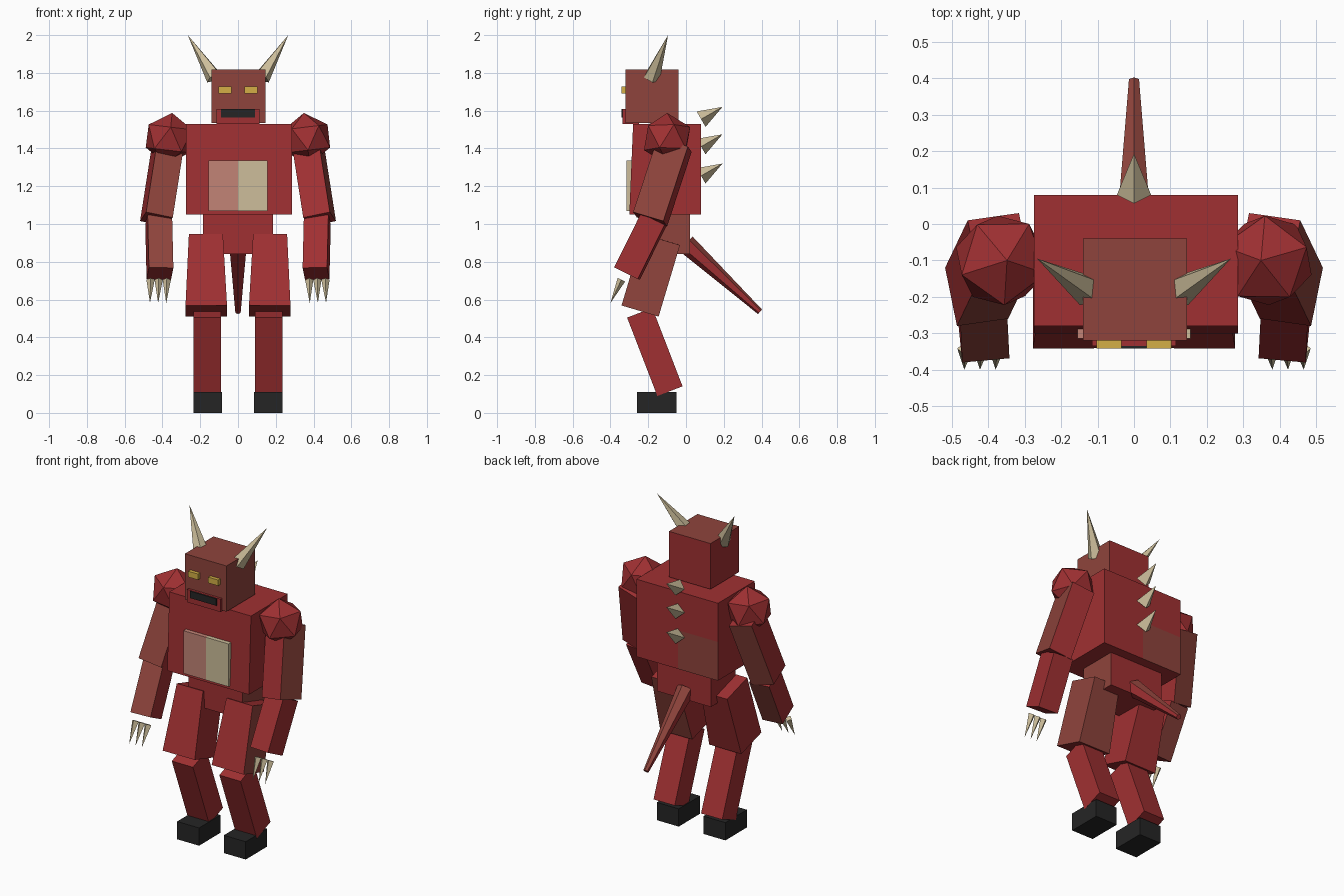
import bpy, bmesh, math
from mathutils import Vector, Matrix

if "Cube" in bpy.data.objects:
    bpy.data.objects.remove(bpy.data.objects["Cube"])


def mat(name, r, g, b):
    def lin(c):
        c /= 255
        return c / 12.92 if c <= 0.04045 else ((c + 0.055) / 1.055) ** 2.4
    m = bpy.data.materials.new(name)
    m.diffuse_color = (lin(r), lin(g), lin(b), 1)
    m.use_nodes = True
    m.node_tree.nodes["Principled BSDF"].inputs["Base Color"].default_value = m.diffuse_color
    return m


RED = mat("red_hide", 160, 48, 50)
BROWN = mat("brown_red_hide", 143, 68, 60)
BONE = mat("bone", 205, 190, 155)
PINK = mat("belly_pink", 194, 132, 118)
GOLD = mat("eye_gold", 212, 175, 70)
BLACK = mat("black_hoof", 37, 37, 37)


def finish(name, bm, mats, rule=None):
    """Store the mesh; rule(face) tells which faces take the second colour."""
    bm.normal_update()
    if rule:
        for f in bm.faces:
            f.material_index = int(bool(rule(f)))
    me = bpy.data.meshes.new(name)
    bm.to_mesh(me)
    bm.free()
    for m in mats:
        me.materials.append(m)
    ob = bpy.data.objects.new(name, me)
    bpy.context.collection.objects.link(ob)
    return ob


def facing(*dirs):
    dirs = [Vector(d).normalized() for d in dirs]
    return lambda f: any(f.normal.dot(d) > 0.75 for d in dirs)


def cube(lo, hi):
    lo, hi = Vector(lo), Vector(hi)
    bm = bmesh.new()
    bmesh.ops.create_cube(bm, size=1)
    for v in bm.verts:
        v.co = Vector([(lo[i] + hi[i]) / 2 + v.co[i] * (hi[i] - lo[i]) for i in range(3)])
    return bm


def split(bm, co, no):
    bmesh.ops.bisect_plane(bm, geom=bm.verts[:] + bm.edges[:] + bm.faces[:],
                           plane_co=co, plane_no=no)


def limb(name, a, b, w, d, flare=1.0, yaw=0.0, rule=None):
    """Box from joint a down to joint b, width scaled by flare at the lower end."""
    a, b = Vector(a), Vector(b)
    z = (a - b).normalized()
    x = Vector((math.cos(yaw), math.sin(yaw), 0))
    x = (x - z * x.dot(z)).normalized()
    y = z.cross(x)
    bm = bmesh.new()
    bmesh.ops.create_cube(bm, size=1)
    for v in bm.verts:
        k = flare if v.co.z < 0 else 1
        v.co = (b if v.co.z < 0 else a) + x * v.co.x * w * k + y * v.co.y * d
    return finish(name, bm, [RED, BROWN], rule)


def cone(name, a, b, r, sides, r2=0.0, turn=0.0, mats=(BONE,), rule=None):
    """Tapered spike from a to b."""
    a, b = Vector(a), Vector(b)
    z = (b - a).normalized()
    x = Vector((1, 0, 0))
    x = (x - z * x.dot(z)).normalized()
    y = z.cross(x)
    m = Matrix((x, y, z)).transposed().to_4x4()
    m.translation = (a + b) / 2
    bm = bmesh.new()
    bmesh.ops.create_cone(bm, cap_ends=True, segments=sides, radius1=r, radius2=r2,
                          depth=(b - a).length, matrix=m @ Matrix.Rotation(turn, 4, 'Z'))
    bmesh.ops.remove_doubles(bm, verts=bm.verts[:], dist=1e-5)
    return finish(name, bm, mats, rule)


# Torso: chest leans forward at the bottom, one back quarter is browner
bm = cube((-0.275, -0.28, 1.05), (0.285, 0.08, 1.53))
for v in bm.verts:
    if v.co.z < 1.3 and v.co.y < 0:
        v.co.y = -0.30
split(bm, (0, 0, 0), (1, 0, 0))
split(bm, (0, 0, 1.29), (0, 0, 1))
finish("torso", bm, [RED, BROWN], lambda f: f.normal.y > 0.8
       and f.calc_center_median().x < 0 and f.calc_center_median().z < 1.29)

# Belly plate, two colours
bm = cube((-0.155, -0.314, 1.07), (0.155, -0.27, 1.335))
split(bm, (0, 0, 0), (1, 0, 0))
finish("belly_plate", bm, [PINK, BONE], lambda f: f.calc_center_median().x > 0.001)

# Pelvis
finish("pelvis", cube((-0.185, -0.22, 0.84), (0.185, 0.02, 1.06)), [RED, BROWN],
       facing((1, 0, 0)))

# Head, jaw, mouth
finish("head", cube((-0.14, -0.32, 1.535), (0.145, -0.04, 1.818)), [BROWN, RED],
       facing((0, 1, 0), (-1, 0, 0)))
finish("jaw", cube((-0.115, -0.335, 1.53), (0.115, -0.25, 1.61)), [RED])
finish("mouth", cube((-0.09, -0.342, 1.565), (0.09, -0.333, 1.608)), [BLACK])

# Back spikes
for i, z in enumerate((1.555, 1.41, 1.255)):
    cone(f"back_spike_{i + 1}", (0, 0.08, z), (0, 0.193, z + 0.065), 0.047, 4)

# Tail
cone("tail", (0, 0.0, 0.895), (0, 0.392, 0.535), 0.052, 6, 0.016,
     mats=(RED, BROWN), rule=facing((0, 0.68, 0.74)))

for side, s in (("left", -1), ("right", 1)):
    right = s > 0
    # Eyes and horns
    xs = sorted((s * 0.035, s * 0.103))
    finish(side + "_eye", cube((xs[0], -0.342, 1.692), (xs[1], -0.315, 1.728)), [GOLD])
    cone(side + "_horn", (s * 0.125, -0.183, 1.775), (s * 0.266, -0.095, 2.0), 0.046, 5)

    # Shoulder ball
    bm = bmesh.new()
    bmesh.ops.create_icosphere(
        bm, subdivisions=1, radius=0.137,
        matrix=Matrix.Translation((s * 0.365, -0.1, 1.452))
        @ Matrix.Rotation(-s * 0.12, 4, 'Y') @ Matrix.Rotation(s * 0.3, 4, 'Z'))
    finish(side + "_shoulder", bm, [RED])

    # Arm
    yaw = -s * 0.2
    limb(side + "_upper_arm", (s * 0.37, -0.06, 1.42), (s * 0.432, -0.19, 1.025),
         0.145, 0.17, 1.0, yaw,
         facing((1, -0.2, 0)) if right else facing((0, -1, 0), (0, 1, 0)))
    limb(side + "_forearm", (s * 0.42, -0.17, 1.025), (s * 0.413, -0.312, 0.738),
         0.13, 0.14, 1.0, yaw * 0.5,
         None if right else facing((0, -0.9, 0.4), (0, 0.9, -0.4)))

    # Claws
    for i, x in enumerate((0.38, 0.423, 0.466)):
        cone(f"{side}_claw_{i + 1}", (s * (x - 0.003), -0.342, 0.705),
             (s * x, -0.4, 0.582), 0.022, 4)

    # Leg and hoof
    limb(side + "_thigh", (s * 0.17, -0.13, 0.918), (s * 0.168, -0.243, 0.54),
         0.18, 0.205, 1.22, 0, facing((0, 0.95, -0.3), (1, 0, 0)) if right else None)
    limb(side + "_shin", (s * 0.163, -0.245, 0.53), (s * 0.163, -0.085, 0.115),
         0.145, 0.143)
    xs = sorted((s * 0.085, s * 0.235))
    finish(side + "_hoof", cube((xs[0], -0.26, 0), (xs[1], -0.05, 0.11)), [BLACK])
